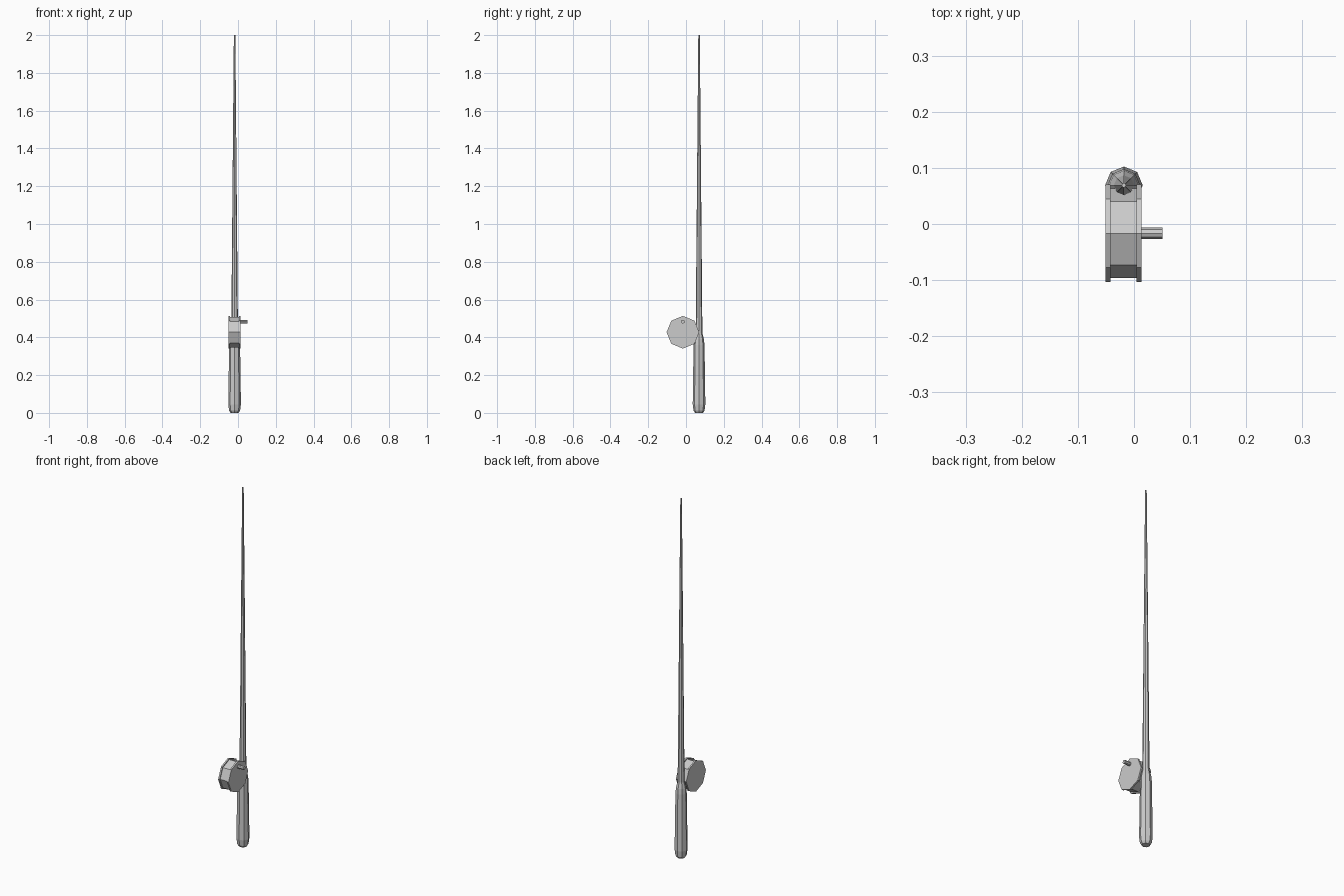
import bpy, bmesh, math
from mathutils import Matrix, Vector

if "Cube" in bpy.data.objects:
    bpy.data.objects.remove(bpy.data.objects["Cube"])

SIDES = 8
ROD_X, ROD_Y = -0.018, 0.069
REEL_Y, REEL_Z = -0.0165, 0.427


def lathe(name, profile, matrix):
    """Flat-faced turned part: profile is (radius, height) pairs, capped at both ends."""
    bm = bmesh.new()
    rings = []
    for r, h in profile:
        rings.append([bm.verts.new((r * math.cos(i * math.tau / SIDES),
                                    r * math.sin(i * math.tau / SIDES), h))
                      for i in range(SIDES)])
    for a, b in zip(rings, rings[1:]):
        for i in range(SIDES):
            j = (i + 1) % SIDES
            bm.faces.new((a[i], a[j], b[j], b[i]))
    bm.faces.new(rings[0][::-1])
    bm.faces.new(rings[-1])
    bm.transform(matrix)
    mesh = bpy.data.meshes.new(name)
    bm.to_mesh(mesh)
    bm.free()
    obj = bpy.data.objects.new(name, mesh)
    bpy.context.collection.objects.link(obj)
    return obj


def side_cylinder(name, x0, x1, radius, y, z):
    """Cylinder lying along the x axis."""
    m = Matrix.Translation(Vector((0, y, z))) @ Matrix.Rotation(math.pi / 2, 4, 'Y')
    return lathe(name, [(radius, x0), (radius, x1)], m)


axis = Matrix.Translation((ROD_X, ROD_Y, 0))

# Grip with rounded butt and tapered shoulder
lathe("grip", [(0.021, 0.0), (0.029, 0.012), (0.0335, 0.045),
               (0.029, 0.36), (0.026, 0.39), (0.017, 0.425)], axis)

# Long tapering rod
lathe("rod", [(0.018, 0.40), (0.004, 2.0)], axis)

# Reel: drum between two side plates
side_cylinder("reel_drum", -0.044, 0.007, 0.08, REEL_Y, REEL_Z)
for name, x0, x1 in (("left_side_plate", -0.0505, -0.042),
                     ("right_side_plate", 0.0045, 0.0135)):
    side_cylinder(name, x0, x1, 0.0865, REEL_Y, REEL_Z)

# Crank knob
side_cylinder("crank_knob", 0.010, 0.0505, 0.010, REEL_Y, 0.483)
